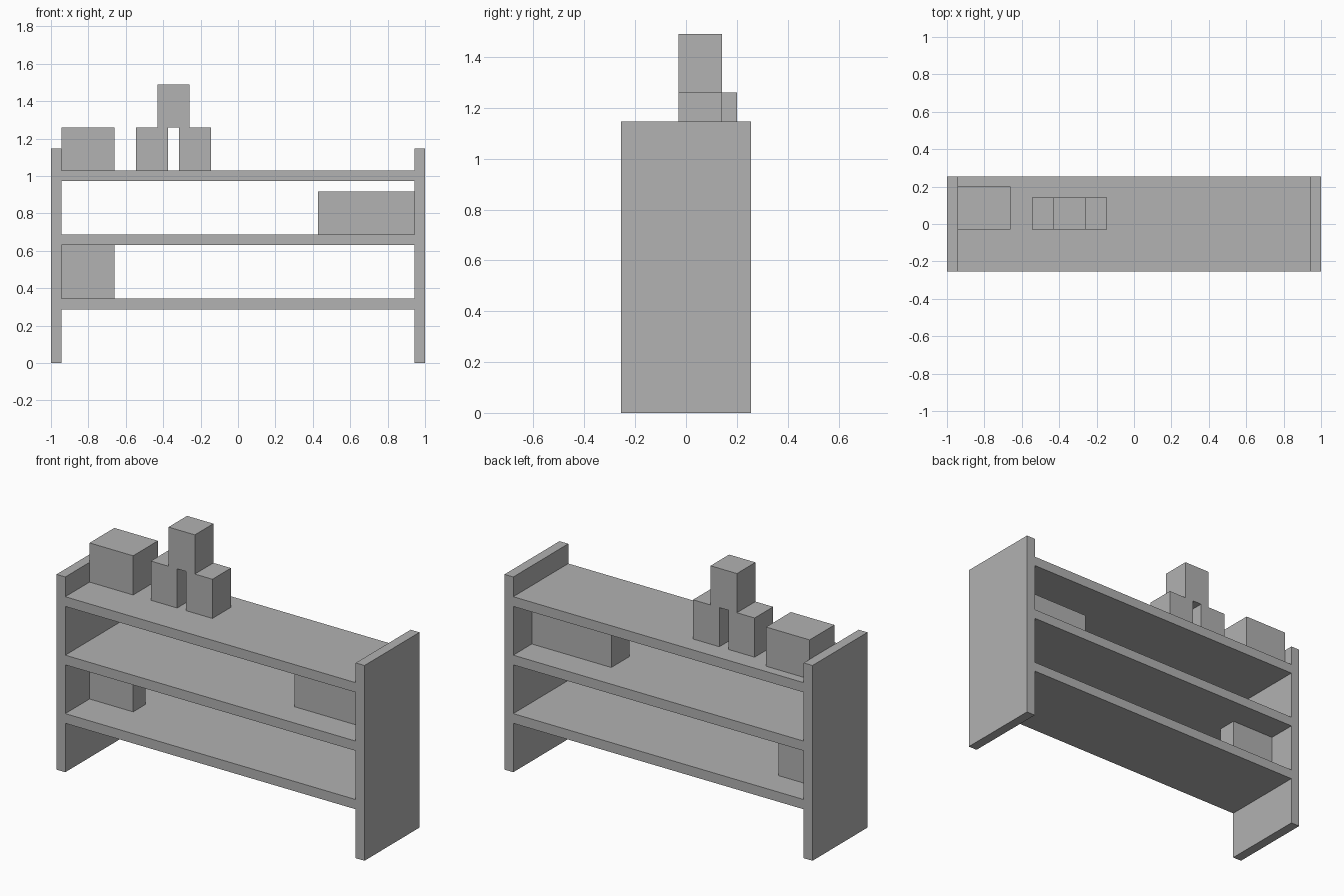
import bpy

cube = bpy.data.objects.get("Cube")
if cube:
    bpy.data.objects.remove(cube, do_unlink=True)

# One plain grey for everything
grey = bpy.data.materials.new("plain_grey")
grey.use_nodes = True
colour = (0.445, 0.445, 0.445, 1)
grey.diffuse_color = colour
grey.node_tree.nodes["Principled BSDF"].inputs["Base Color"].default_value = colour


def box(name, xs, ys, zs):
    """Add a box that spans the given x, y and z ranges."""
    ranges = (xs, ys, zs)
    bpy.ops.mesh.primitive_cube_add(size=1, location=[(a + b) / 2 for a, b in ranges])
    obj = bpy.context.object
    obj.name = name
    obj.scale = [b - a for a, b in ranges]
    bpy.ops.object.transform_apply(location=False, rotation=False, scale=True)
    obj.data.materials.append(grey)
    return obj


BOARD = 0.057            # board thickness
INNER = 1 - BOARD        # inside face of the side panels
DEPTH = (-0.255, 0.255)
LOW, MID, TOP = 0.287, 0.63, 0.973   # undersides of the shelves

# Side panels
for name, xs in (("right_panel", (-1, -INNER)), ("left_panel", (INNER, 1))):
    box(name, xs, DEPTH, (0, 1.146))

# Shelves
for name, z in (("bottom_shelf", LOW), ("middle_shelf", MID), ("top_shelf", TOP)):
    box(name, (-INNER, INNER), DEPTH, (z, z + BOARD))

# Boxes stored on the shelves
crate_x = (-INNER, -0.66)
box("bottom_crate", crate_x, (-0.03, 0.085), (LOW + BOARD, MID))
box("middle_crate", (0.427, INNER), (-0.087, 0.083), (MID + BOARD, 0.916))
box("top_crate", crate_x, (-0.03, 0.2), (TOP + BOARD, 1.26))

# Stack of three blocks on the top shelf
BLOCK_Y = (-0.03, 0.142)
for name, x, z in (("right_block", -0.545, TOP + BOARD),
                   ("left_block", -0.316, TOP + BOARD),
                   ("upper_block", -0.43, 1.26)):
    box(name, (x, x + 0.171), BLOCK_Y, (z, z + 0.23))
